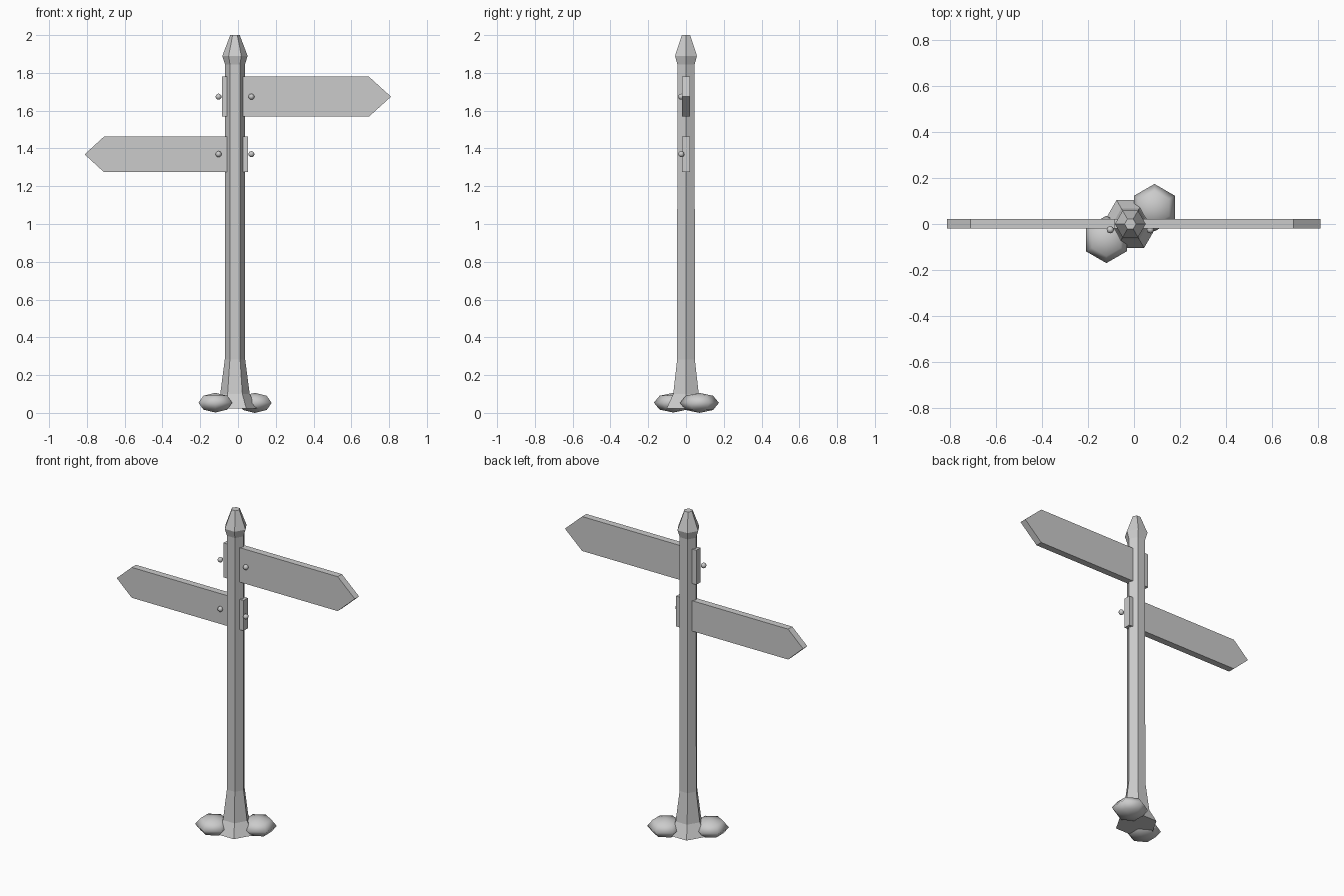
import bpy, bmesh
from math import cos, sin, pi

if "Cube" in bpy.data.objects:
    bpy.data.objects.remove(bpy.data.objects["Cube"])


def finish(name, bm, smooth=False):
    bmesh.ops.recalc_face_normals(bm, faces=bm.faces)
    me = bpy.data.meshes.new(name)
    bm.to_mesh(me)
    bm.free()
    for p in me.polygons:
        p.use_smooth = smooth
    ob = bpy.data.objects.new(name, me)
    bpy.context.collection.objects.link(ob)
    return ob


def lathe(name, profile, center, sides, phase=0.0, smooth=False):
    """Revolve (radius, z) points; zero radius makes a pole."""
    bm = bmesh.new()
    cx, cy, cz = center
    rings = []
    for r, z in profile:
        n = sides if r > 0 else 1
        rings.append([bm.verts.new((cx + r * cos(phase + 2 * pi * i / sides),
                                    cy + r * sin(phase + 2 * pi * i / sides),
                                    cz + z)) for i in range(n)])
    for a, b in zip(rings, rings[1:]):
        for i in range(sides):
            j = (i + 1) % sides
            quad = [a[i % len(a)], a[j % len(a)], b[j % len(b)], b[i % len(b)]]
            bm.faces.new(list(dict.fromkeys(quad)))
    for ring in (rings[0], rings[-1]):
        if len(ring) > 1:
            bm.faces.new(ring)
    return finish(name, bm, smooth)


def ball(name, center, rx, rz, sides, steps, phase=0.0):
    prof = [(0 if k in (0, steps) else rx * sin(pi * k / steps),
             -rz * cos(pi * k / steps)) for k in range(steps + 1)]
    return lathe(name, prof, center, sides, phase, True)


def board(name, x_end, x_shoulder, x_tip, z0, z1):
    """Pointed plank extruded through its thickness."""
    bm = bmesh.new()
    outline = [(x_end, z0), (x_shoulder, z0), (x_tip, (z0 + z1) / 2),
               (x_shoulder, z1), (x_end, z1)]
    face = bm.faces.new([bm.verts.new((x, -0.02, z)) for x, z in outline])
    ext = bmesh.ops.extrude_face_region(bm, geom=[face])
    for v in ext["geom"]:
        if isinstance(v, bmesh.types.BMVert):
            v.co.y = 0.021
    return finish(name, bm)


# Hexagonal post with flared foot and pointed cap
lathe("post", [(0.12, 0.022), (0.078, 0.1), (0.054, 0.283), (0.053, 1.845),
               (0.067, 1.89), (0.025, 2.0)], (-0.016, 0, 0), 6)

# Two direction boards passing through the post
board("upper_board", -0.085, 0.693, 0.81, 1.568, 1.78)
board("lower_board", 0.052, -0.71, -0.812, 1.275, 1.462)

# Round nail heads
for row, z in (("upper", 1.674), ("lower", 1.37)):
    for side, x in (("left", -0.103), ("right", 0.071)):
        ball(f"{row}_{side}_nail", (x, -0.025, z), 0.016, 0.016, 8, 6)

# Stones at the foot
ball("left_stone", (-0.12, -0.067, 0.054), 0.103, 0.052, 6, 4, pi / 2)
ball("right_stone", (0.089, 0.071, 0.053), 0.103, 0.053, 6, 4, pi / 2)
